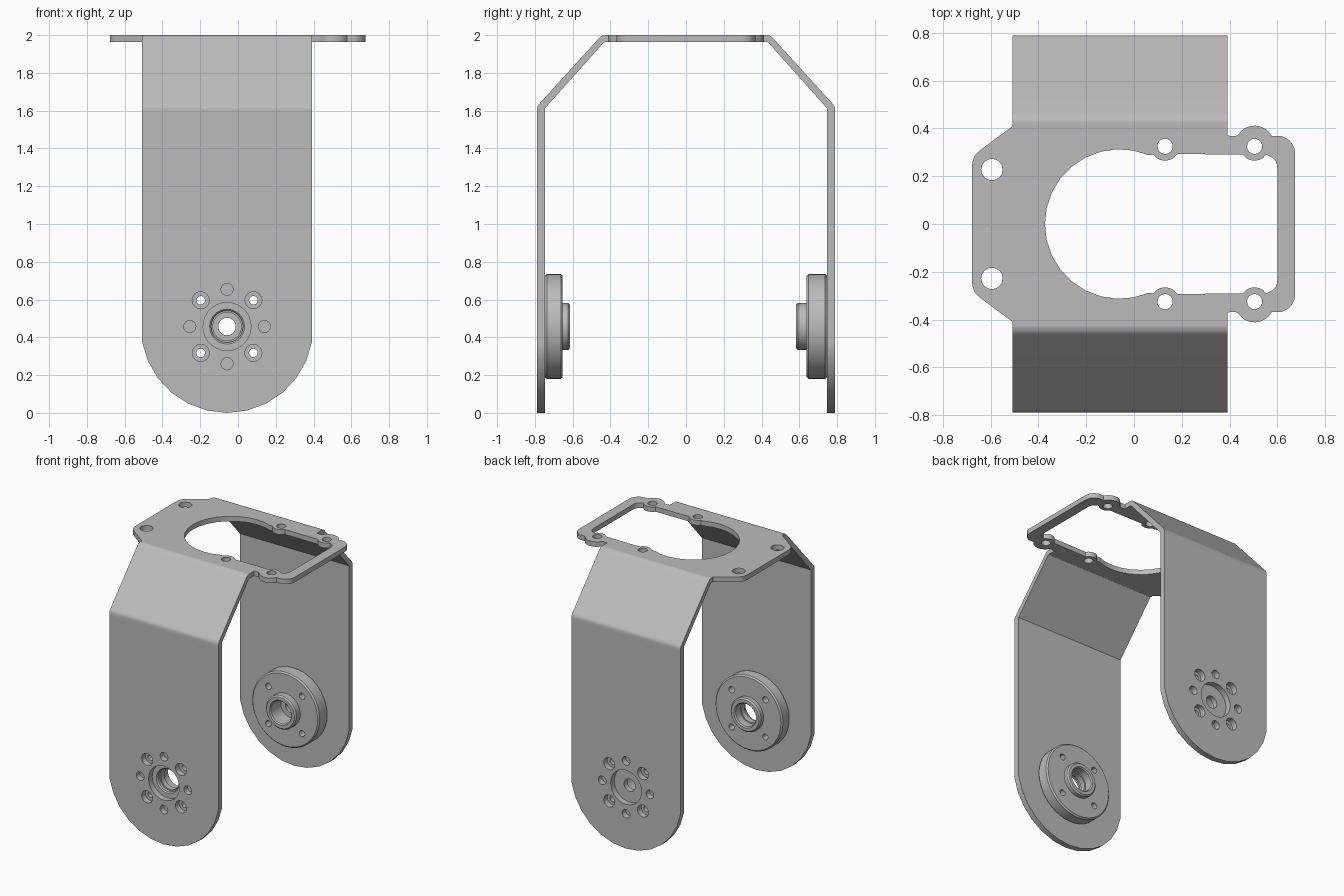
import bpy, bmesh
from math import sin, cos, pi, radians
from mathutils import Matrix, Vector

old = bpy.data.objects.get("Cube")
if old:
    bpy.data.objects.remove(old, do_unlink=True)

grey = bpy.data.materials.new("plain_grey")
grey.use_nodes = True
colour = (0.5, 0.5, 0.5, 1)
grey.diffuse_color = colour
for node in grey.node_tree.nodes:
    if node.type == 'BSDF_PRINCIPLED':
        node.inputs["Base Color"].default_value = colour

CX, CZ = -0.058, 0.457           # pivot axis of both legs
LEFT, RIGHT = -0.508, 0.392      # strap edges
OUT, WALL = 0.79, 0.043          # outer face of legs, sheet thickness
TOP, SHEET = 2.0, 0.037
BEND_LOW, BEND_HIGH = 1.59, 0.43


def arc(x, y, r, a, b, n):
    """Points on an arc from angle a to b, in degrees."""
    angles = [radians(a + (b - a) * i / n) for i in range(n + 1)]
    return [(x + r * cos(t), y + r * sin(t)) for t in angles]


def circle(x, y, r, n=16):
    return arc(x, y, r, 0, 360, n)[:-1]


def mirrored(half):
    """Close a half outline (y > 0) across the x axis."""
    return half + [(x, -y) for x, y in reversed(half) if abs(y) > 1e-4]


def add_object(name, bm):
    bmesh.ops.remove_doubles(bm, verts=bm.verts, dist=1e-5)
    bmesh.ops.recalc_face_normals(bm, faces=bm.faces)
    mesh = bpy.data.meshes.new(name)
    bm.to_mesh(mesh)
    bm.free()
    mesh.materials.clear()
    mesh.materials.append(grey)
    ob = bpy.data.objects.new(name, mesh)
    bpy.context.collection.objects.link(ob)
    return ob


def smooth(ob):
    bpy.ops.object.select_all(action='DESELECT')
    ob.select_set(True)
    bpy.context.view_layer.objects.active = ob
    bpy.ops.object.shade_smooth_by_angle(angle=radians(30))
    ob.modifiers.new("even_normals", 'WEIGHTED_NORMAL').keep_sharp = True


def plate(name, loops, thickness, matrix):
    """Flat sheet with holes, from an outline and inner loops."""
    curve = bpy.data.curves.new(name, 'CURVE')
    curve.dimensions = '2D'
    curve.fill_mode = 'BOTH'
    curve.extrude = thickness / 2
    for pts in loops:
        spline = curve.splines.new('POLY')
        spline.points.add(len(pts) - 1)
        for p, (x, y) in zip(spline.points, pts):
            p.co = (x, y, 0, 1)
        spline.use_cyclic_u = True
    temp = bpy.data.objects.new(name + "_outline", curve)
    bpy.context.collection.objects.link(temp)
    deps = bpy.context.evaluated_depsgraph_get()
    mesh = bpy.data.meshes.new_from_object(temp.evaluated_get(deps))
    bm = bmesh.new()
    bm.from_mesh(mesh)
    bm.transform(matrix)
    bpy.data.objects.remove(temp, do_unlink=True)
    bpy.data.meshes.remove(mesh)
    ob = add_object(name, bm)
    smooth(ob)
    return ob


# Top plate: shoulders, side tabs and the frame with round screw lobes
outline = mirrored(
    arc(-0.6, 0.245, 0.078, 180, 128, 4)
    + [(LEFT, 0.41), (LEFT, BEND_HIGH), (RIGHT, BEND_HIGH), (RIGHT, 0.37), (0.425, 0.368)]
    + arc(0.505, 0.33, 0.082, 148, 28, 8)
    + arc(0.6, 0.295, 0.075, 80, 0, 5))
opening = mirrored(
    arc(-0.06, 0, 0.313, 180, 67, 9)
    + arc(0.13, 0.325, 0.06, 215, 328, 6)
    + arc(0.505, 0.325, 0.06, 215, 325, 6)
    + arc(0.55, 0.237, 0.05, 65, 0, 4))
screws = [circle(x, s * y, r) for s in (1, -1)
          for x, y, r in ((-0.595, 0.228, 0.045), (0.13, 0.325, 0.032), (0.505, 0.325, 0.032))]
plate("top_plate", [outline, opening] + screws, SHEET,
      Matrix.Translation((0, 0, TOP - SHEET / 2)))


def bend(name, s):
    """Sloped strip with rounded bends joining a leg to the top plate."""
    inner = OUT - WALL
    profile = [(OUT, BEND_LOW), (OUT, 1.61), (0.786, 1.622), (0.778, 1.635),
               (0.469, 1.975), (0.458, 1.987), (0.446, 1.996), (BEND_HIGH, TOP),
               (BEND_HIGH, TOP - SHEET), (0.436, 1.96), (inner, 1.612), (inner, BEND_LOW)]
    bm = bmesh.new()
    face = bm.faces.new([bm.verts.new((LEFT, s * y, z)) for y, z in profile])
    new = bmesh.ops.extrude_face_region(bm, geom=[face])["geom"]
    bmesh.ops.translate(bm, verts=[v for v in new if isinstance(v, bmesh.types.BMVert)],
                        vec=(RIGHT - LEFT, 0, 0))
    smooth(add_object(name, bm))


def leg(name, s):
    """Long side sheet with a round foot and a ring of holes."""
    shape = [(LEFT, BEND_LOW)] + arc(CX, CZ, CZ, 190, 350, 12) + [(RIGHT, BEND_LOW)]
    shape[1] = (LEFT, shape[1][1])
    shape[-2] = (RIGHT, shape[-2][1])
    holes = [circle(CX, CZ, 0.127, 28)]
    for i in range(8):
        t = i * pi / 4
        holes.append(circle(CX + 0.197 * cos(t), CZ + 0.197 * sin(t), 0.045 if i % 2 else 0.032))
    turn = Matrix.Rotation(pi / 2, 4, 'X')
    plate(name, [shape] + holes, WALL,
          Matrix.Translation((0, s * (OUT - WALL / 2), 0)) @ turn)


def hub(name, s, disc, boss, bore):
    """Turned flange on the inside of a leg, drilled with four bolt holes."""
    e = 0.01
    profile = [(0.127 + e, 0), (0.278 - e, 0), (0.278, e), (0.278, disc - e), (0.278 - e, disc),
               (0.125, disc), (0.125, boss - e), (0.125 - e, boss)] + bore
    start = OUT - WALL
    bm = bmesh.new()
    verts = [bm.verts.new((CX + r, s * (start - d), CZ)) for r, d in profile]
    edges = [bm.edges.new((a, b)) for a, b in zip(verts, verts[1:] + verts[:1])]
    bmesh.ops.spin(bm, geom=verts + edges, cent=(CX, 0, CZ), axis=(0, 1, 0),
                   angle=2 * pi, steps=40)
    ob = add_object(name, bm)

    # Drill the bolt holes
    bm = bmesh.new()
    for i in range(4):
        t = pi / 4 + i * pi / 2
        place = Matrix.Translation((CX + 0.197 * cos(t), s * start, CZ + 0.197 * sin(t)))
        bmesh.ops.create_cone(bm, cap_ends=True, segments=12, radius1=0.023, radius2=0.023,
                              depth=0.5, matrix=place @ Matrix.Rotation(pi / 2, 4, 'X'))
    drill = add_object("drill", bm)
    drill.hide_render = True
    cut = ob.modifiers.new("bolt_holes", 'BOOLEAN')
    cut.operation = 'DIFFERENCE'
    cut.solver = 'EXACT'
    cut.object = drill
    bpy.context.view_layer.objects.active = ob
    bpy.ops.object.modifier_apply(modifier=cut.name)
    bpy.data.objects.remove(drill, do_unlink=True)
    smooth(ob)


for side, s in (("front", -1), ("back", 1)):
    leg(side + "_leg", s)
    bend(side + "_bend", s)

# Front hub is bored through; back hub keeps a floor with a small hole
hub("front_hub", -1, 0.094, 0.133,
    [(0.092, 0.133), (0.084, 0.125), (0.084, 0.07), (0.075, 0.07),
     (0.075, 0.03), (0.084, 0.03), (0.084, 0.008), (0.092, 0)])
hub("back_hub", 1, 0.108, 0.164,
    [(0.092, 0.164), (0.084, 0.156), (0.084, 0.04), (0.046, 0.04), (0.046, 0)])
